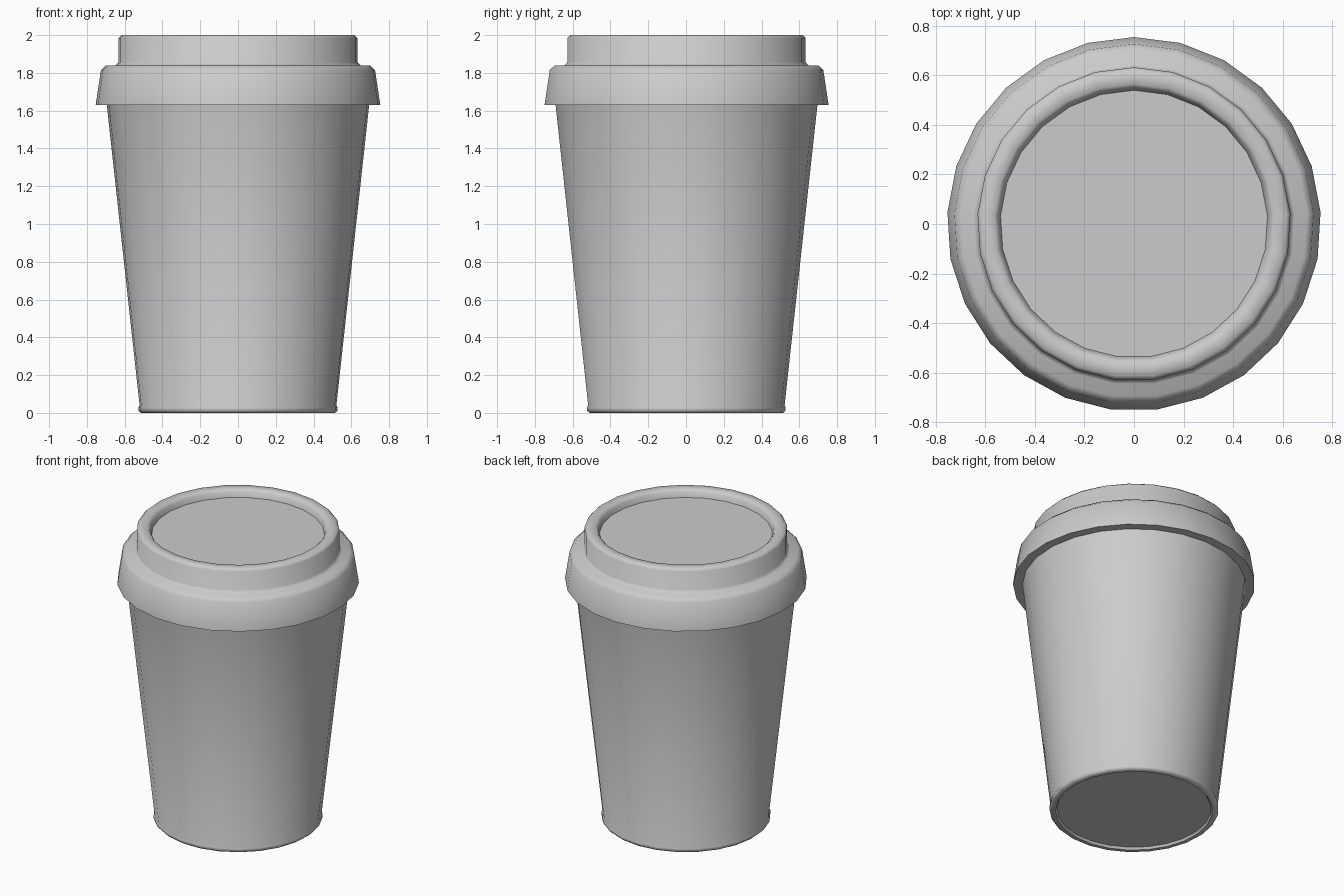
import bpy, bmesh, math

if "Cube" in bpy.data.objects:
    bpy.data.objects.remove(bpy.data.objects["Cube"])

SIDES = 25


def lathe(name, profile):
    """Revolve an (r, z) profile into a closed solid with capped ends."""
    bm = bmesh.new()
    rings = []
    for r, z in profile:
        ring = []
        for i in range(SIDES):
            a = math.pi / 2 + 2 * math.pi * i / SIDES
            ring.append(bm.verts.new((r * math.cos(a), r * math.sin(a), z)))
        rings.append(ring)
    for lo, hi in zip(rings, rings[1:]):
        for i in range(SIDES):
            j = (i + 1) % SIDES
            bm.faces.new((lo[i], lo[j], hi[j], hi[i]))
    bm.faces.new(rings[0][::-1])
    bm.faces.new(rings[-1])
    bmesh.ops.recalc_face_normals(bm, faces=bm.faces[:])
    mesh = bpy.data.meshes.new(name)
    bm.to_mesh(mesh)
    bm.free()
    obj = bpy.data.objects.new(name, mesh)
    bpy.context.collection.objects.link(obj)
    bpy.ops.object.select_all(action='DESELECT')
    obj.select_set(True)
    bpy.context.view_layer.objects.active = obj
    bpy.ops.object.shade_smooth_by_angle(angle=math.radians(50))
    return obj


# Tapered cup with a small rolled foot and slightly recessed base
lathe("cup_body", [
    (0.48, 0.015), (0.49, 0.0), (0.515, 0.0), (0.528, 0.012),
    (0.528, 0.028), (0.522, 0.04), (0.697, 1.64),
])

# Lid: flared skirt, ledge, raised rim and shallow recessed top
lathe("lid", [
    (0.69, 1.63), (0.755, 1.63), (0.727, 1.815), (0.70, 1.84),
    (0.65, 1.84), (0.633, 1.857), (0.633, 1.985), (0.618, 2.0),
    (0.565, 2.0), (0.55, 1.985), (0.54, 1.95),
])
